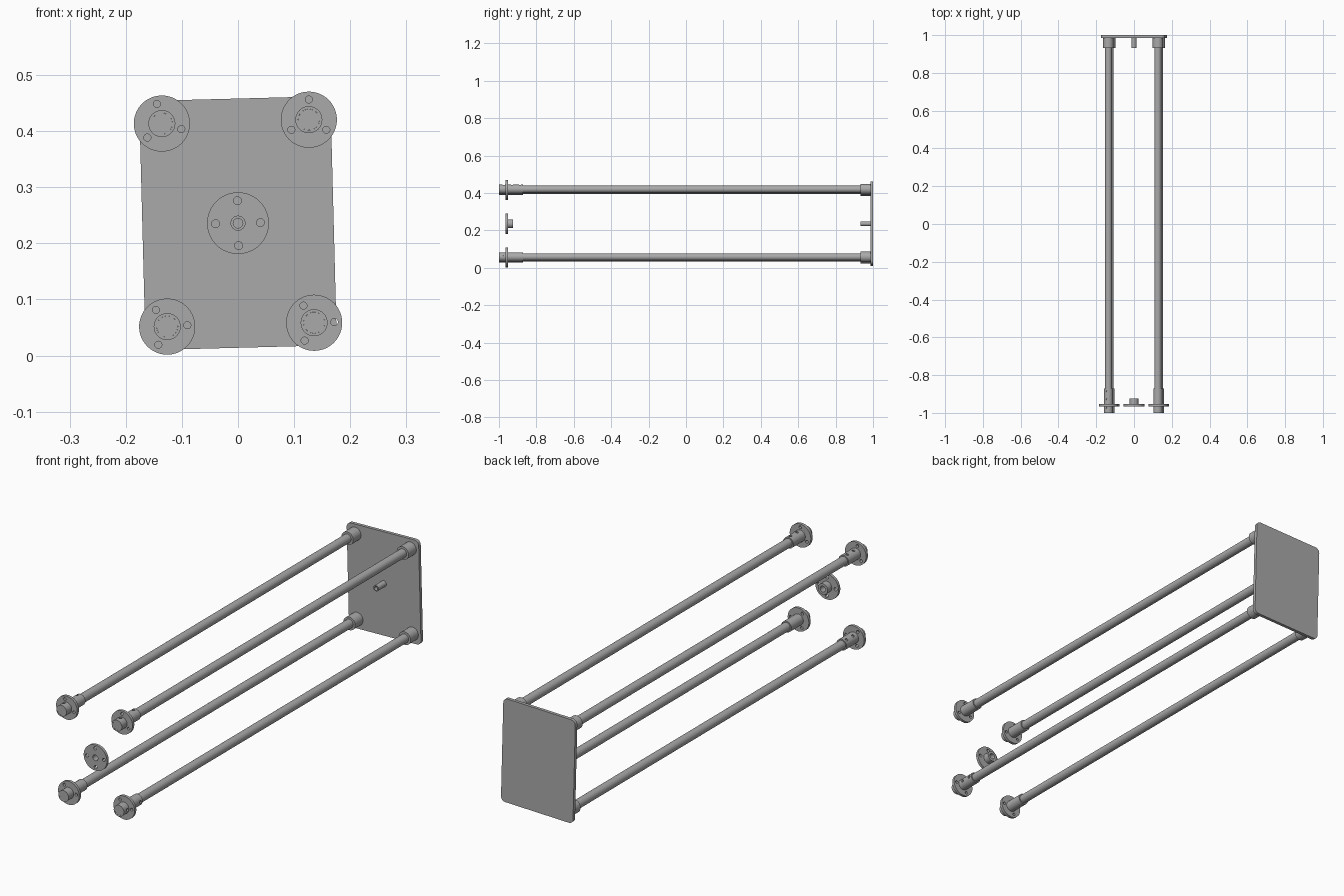
import bpy, math
from mathutils import Vector

cube = bpy.data.objects.get("Cube")
if cube:
    bpy.data.objects.remove(cube, do_unlink=True)

grey = bpy.data.materials.new("steel grey")
grey.use_nodes = True
grey.diffuse_color = (0.4, 0.4, 0.4, 1)
grey.node_tree.nodes["Principled BSDF"].inputs["Base Color"].default_value = (0.4, 0.4, 0.4, 1)

TILT = math.radians(1.5)
MID_Z = 0.236


def cylinder(name, x, z, y0, y1, radius, sides=48):
    """Round bar running along y."""
    bpy.ops.mesh.primitive_cylinder_add(vertices=sides, radius=radius, depth=y1 - y0,
                                        location=(x, (y0 + y1) / 2, z),
                                        rotation=(math.pi / 2, 0, 0))
    obj = bpy.context.object
    obj.name = name
    return obj


def finish(obj, cutters=()):
    """Cut the holes, drop the cutters, then colour and shade the part."""
    bpy.ops.object.select_all(action='DESELECT')
    obj.select_set(True)
    bpy.context.view_layer.objects.active = obj
    for c in cutters:
        mod = obj.modifiers.new("hole", 'BOOLEAN')
        mod.operation, mod.solver, mod.object = 'DIFFERENCE', 'EXACT', c
        bpy.ops.object.modifier_apply(modifier=mod.name)
    for c in cutters:
        bpy.data.objects.remove(c, do_unlink=True)
    obj.data.materials.clear()
    obj.data.materials.append(grey)
    bpy.ops.object.shade_smooth_by_angle(angle=math.radians(30))


def flange(name, x, z, radius, bore, count, start, pitch, hole):
    """Thin disc with a central bore and a ring of bolt holes."""
    disc = cylinder(name, x, z, -0.965, -0.953, radius, 64)
    cutters = [cylinder("cutter", x, z, -1.0, -0.9, bore)]
    for i in range(count):
        a = start + i * math.tau / count
        cutters.append(cylinder("cutter", x + pitch * math.cos(a), z + pitch * math.sin(a),
                                -1.0, -0.9, hole, 24))
    finish(disc, cutters)


def set_screw_holes(x, z, angle):
    """Radial cutters along the front hub."""
    d = Vector((math.cos(angle), 0, math.sin(angle)))
    cutters = []
    for y in (-0.975, -0.93, -0.887):
        bpy.ops.mesh.primitive_cylinder_add(vertices=20, radius=0.006, depth=0.03,
                                            location=Vector((x, y, z)) + d * 0.025)
        c = bpy.context.object
        c.rotation_euler = d.to_track_quat('Z', 'Y').to_euler()
        cutters.append(c)
    bpy.context.view_layer.update()
    return cutters


# Back plate with rounded corners
bpy.ops.mesh.primitive_cube_add(size=1, location=(0, 0.993, MID_Z))
plate = bpy.context.object
plate.name = "back_plate"
plate.scale = (0.341, 0.014, 0.444)
bpy.ops.object.transform_apply(location=False, rotation=False, scale=True)
weights = plate.data.attributes.new("bevel_weight_edge", 'FLOAT', 'EDGE')
for e in plate.data.edges:
    a, b = (plate.data.vertices[i].co for i in e.vertices)
    weights.data[e.index].value = 1.0 if abs(a.y - b.y) > 0.001 else 0.0
bevel = plate.modifiers.new("corners", 'BEVEL')
bevel.limit_method, bevel.width, bevel.segments = 'WEIGHT', 0.02, 8
bpy.ops.object.modifier_apply(modifier=bevel.name)
plate.rotation_euler.y = -TILT
finish(plate)

# Four rods, each with a rear collar, a front hub and a sliding flange
corners = [("top_right", -1, 1, 104), ("top_left", 1, 1, 90),
           ("bottom_right", -1, -1, 124), ("bottom_left", 1, -1, 122)]
for name, sx, sz, turn in corners:
    u, v = sx * 0.131, sz * 0.181
    x = u * math.cos(TILT) - v * math.sin(TILT)
    z = MID_Z + u * math.sin(TILT) + v * math.cos(TILT)
    a = math.radians(turn)
    finish(cylinder(name + "_rod", x, z, -0.9995, 0.986, 0.0188))
    finish(cylinder(name + "_rear_collar", x, z, 0.933, 0.986, 0.028))
    hub = cylinder(name + "_front_hub", x, z, -1.0, -0.872, 0.024)
    screw = math.radians(2) if name == "bottom_left" else a
    finish(hub, [cylinder("cutter", x, z, -1.1, -0.8, 0.0189)] + set_screw_holes(x, z, screw))
    flange(name + "_flange", x, z, 0.05, 0.0239, 3, a, 0.036, 0.0063)

# Loose centre flange with its short hub
flange("centre_flange", 0, MID_Z, 0.055, 0.0229, 4, TILT, 0.04, 0.007)
hub = cylinder("centre_hub", 0, MID_Z, -0.965, -0.925, 0.023)
finish(hub, [cylinder("cutter", 0, MID_Z, -1.0, -0.9, 0.0125)])

# Hollow peg on the back plate
peg = cylinder("centre_peg", 0, MID_Z, 0.933, 0.987, 0.0125)
finish(peg, [cylinder("cutter", 0, MID_Z, 0.9, 0.98, 0.0085)])
